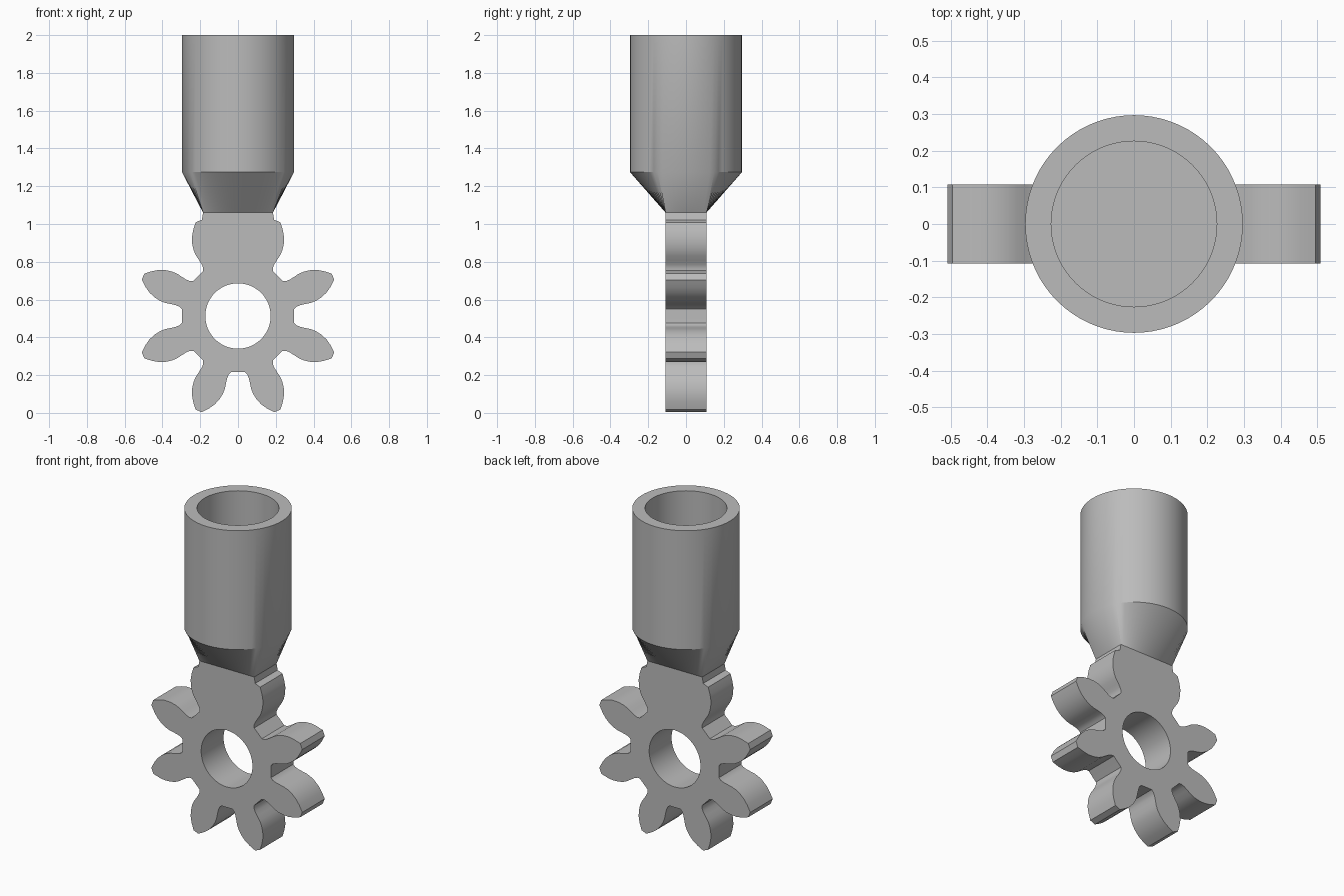
import bpy, bmesh
from math import atan2, cos, sin, pi, radians

cube = bpy.data.objects.get("Cube")
if cube:
    bpy.data.objects.remove(cube, do_unlink=True)

GEAR_Z, HOLE_R = 0.513, 0.173
HALF_W, HALF_T = 0.185, 0.108          # neck half width, plate half thickness
NECK_Z, SHOULDER_Z, TOP_Z = 1.06, 1.275, 2.0
TUBE_R, BORE_R = 0.297, 0.226

grey = bpy.data.materials.new("plain grey")
grey.use_nodes = True
colour = (0.5, 0.5, 0.5, 1)
grey.diffuse_color = colour
grey.node_tree.nodes["Principled BSDF"].inputs["Base Color"].default_value = colour


def finish(obj):
    obj.data.materials.clear()
    obj.data.materials.append(grey)
    bpy.ops.object.select_all(action='DESELECT')
    obj.select_set(True)
    bpy.context.view_layer.objects.active = obj
    bpy.ops.object.shade_smooth_by_angle(angle=radians(30))


# Gear plate: one tooth flank (radius, half width) mirrored and repeated,
# with the top gap filled by the neck
flank = [(.284, .092), (.289, .080), (.305, .073), (.325, .073), (.35, .077),
         (.38, .083), (.41, .084), (.445, .078), (.48, .065), (.51, .046),
         (.533, .027), (.544, .018)]
outline = [(HALF_W, NECK_Z), (-HALF_W, NECK_Z)]
for k in range(8):
    a = radians(112.5 + 45 * k)
    rising = [(u, -v) for u, v in flank]
    falling = flank[::-1]
    if k == 0:
        rising = rising[-1:]
    if k == 7:
        falling = falling[:1]
    for u, v in rising + falling:
        outline.append((u * cos(a) - v * sin(a),
                        GEAR_Z + u * sin(a) + v * cos(a)))
hole = [(HOLE_R * cos(i * pi / 32), GEAR_Z + HOLE_R * sin(i * pi / 32))
        for i in range(64)]

curve = bpy.data.curves.new("gear_plate", 'CURVE')
curve.dimensions = '2D'
curve.fill_mode = 'BOTH'
curve.extrude = HALF_T
for loop in (outline, hole):
    spline = curve.splines.new('POLY')
    spline.points.add(len(loop) - 1)
    for point, (x, z) in zip(spline.points, loop):
        point.co = (x, z, 0, 1)
    spline.use_cyclic_u = True
plate = bpy.data.objects.new("gear_plate", curve)
bpy.context.collection.objects.link(plate)
plate.rotation_euler.x = pi / 2
bpy.ops.object.select_all(action='DESELECT')
plate.select_set(True)
bpy.context.view_layer.objects.active = plate
bpy.ops.object.convert(target='MESH')
plate = bpy.context.view_layer.objects.active
bm = bmesh.new()
bm.from_mesh(plate.data)
bmesh.ops.remove_doubles(bm, verts=bm.verts, dist=0.0001)
bmesh.ops.recalc_face_normals(bm, faces=bm.faces)
bm.to_mesh(plate.data)
bm.free()
finish(plate)

# Socket: rectangular neck lofted into a round tube with a blind bore
corner = atan2(HALF_T, HALF_W)
corners = [(HALF_W, -HALF_T, -corner), (HALF_W, HALF_T, corner),
           (-HALF_W, HALF_T, pi - corner), (-HALF_W, -HALF_T, pi + corner),
           (HALF_W, -HALF_T, 2 * pi - corner)]
neck, angles = [], []
for side, ((x0, y0, a0), (x1, y1, a1)) in enumerate(zip(corners, corners[1:])):
    steps = 24 if side % 2 else 12
    for i in range(steps):
        t = i / steps
        neck.append((x0 + (x1 - x0) * t, y0 + (y1 - y0) * t, NECK_Z))
        angles.append(a0 + (a1 - a0) * t)


def circle(r, z):
    return [(r * cos(a), r * sin(a), z) for a in angles]


bm = bmesh.new()
rings = [[bm.verts.new(p) for p in ring] for ring in (
    neck, circle(TUBE_R, SHOULDER_Z), circle(TUBE_R, TOP_Z),
    circle(BORE_R, TOP_Z), circle(BORE_R, SHOULDER_Z))]
for low, high in zip(rings, rings[1:]):
    for i in range(len(low)):
        j = (i + 1) % len(low)
        bm.faces.new((low[i], low[j], high[j], high[i]))
bm.faces.new(rings[-1])
mesh = bpy.data.meshes.new("tube_socket")
bm.to_mesh(mesh)
bm.free()
socket = bpy.data.objects.new("tube_socket", mesh)
bpy.context.collection.objects.link(socket)
finish(socket)
